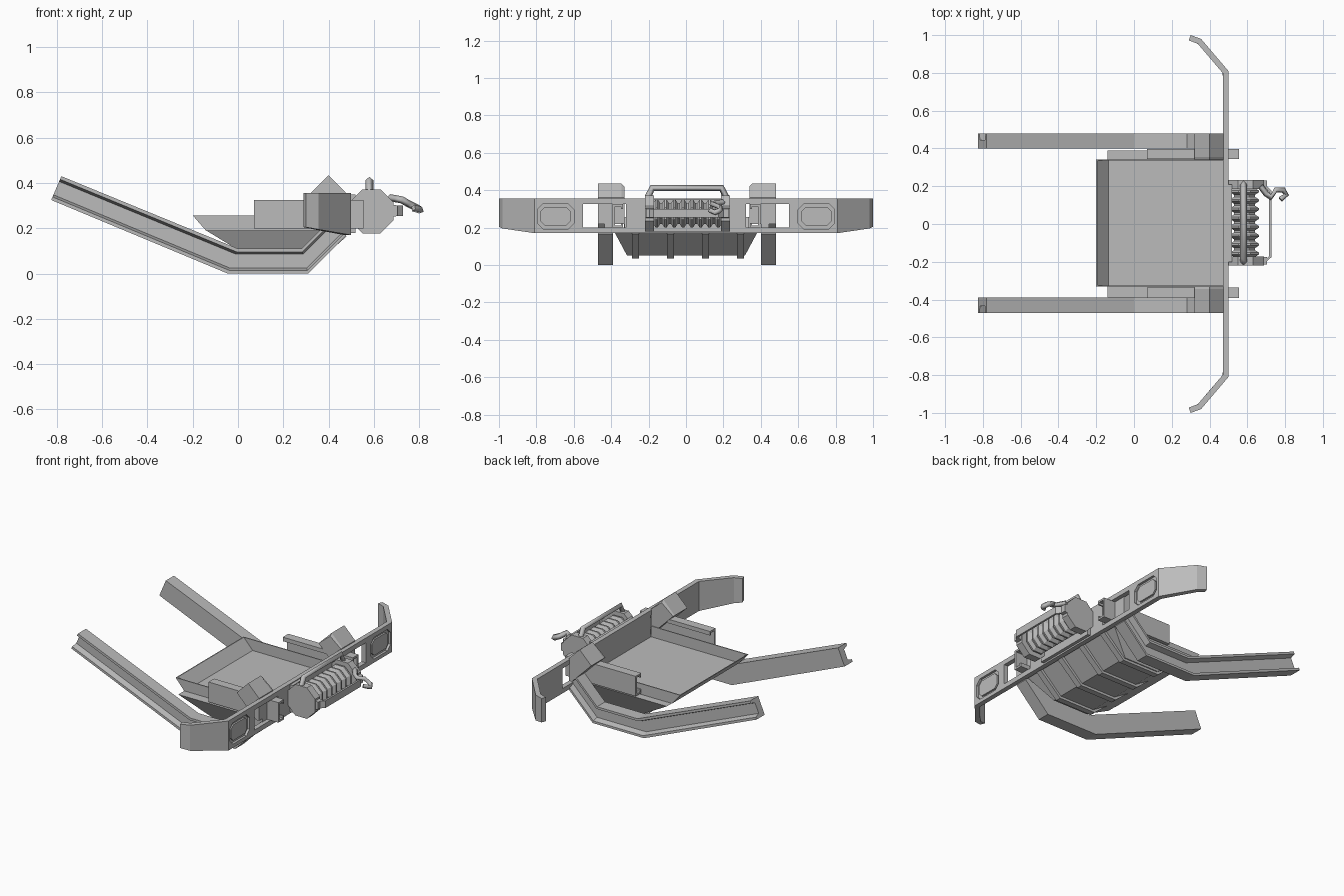
import bpy, bmesh, math

cube = bpy.data.objects.get("Cube")
if cube:
    bpy.data.objects.remove(cube)

# Single bare-metal colour
metal = bpy.data.materials.new("grey_metal")
metal.use_nodes = True
GREY = (0.5, 0.5, 0.5, 1)
metal.diffuse_color = GREY
metal.node_tree.nodes["Principled BSDF"].inputs["Base Color"].default_value = GREY


def add(name, bm, recalc=True):
    if recalc:
        bmesh.ops.recalc_face_normals(bm, faces=bm.faces)
    mesh = bpy.data.meshes.new(name)
    bm.to_mesh(mesh)
    bm.free()
    mesh.materials.append(metal)
    obj = bpy.data.objects.new(name, mesh)
    bpy.context.collection.objects.link(obj)
    return obj


def skin(name, rings):
    """Closed solid lofted through matching rings of points."""
    bm = bmesh.new()
    loops = [[bm.verts.new(p) for p in ring] for ring in rings]
    n = len(loops[0])
    for a, b in zip(loops, loops[1:]):
        for i in range(n):
            j = (i + 1) % n
            bm.faces.new((a[i], a[j], b[j], b[i]))
    bm.faces.new(loops[0])
    bm.faces.new(loops[-1])
    return add(name, bm)


def prism_y(name, xz, y0, y1):
    return skin(name, [[(x, y, z) for x, z in xz] for y in (y0, y1)])


def prism_x(name, yz, x0, x1):
    return skin(name, [[(x, y, z) for y, z in yz] for x in (x0, x1)])


def wall(name, columns, thickness, skip=lambda y, row: False):
    """Bent sheet: each column is (x, y, heights)."""
    bm = bmesh.new()
    cols = [[bm.verts.new((x, y, z)) for z in zs] for x, y, zs in columns]
    for a, b in zip(cols, cols[1:]):
        mid = (a[0].co.y + b[0].co.y) / 2
        for r in range(len(a) - 1):
            if not skip(mid, r):
                bm.faces.new((a[r], b[r], b[r + 1], a[r + 1]))
    obj = add(name, bm, recalc=False)
    mod = obj.modifiers.new("sheet", 'SOLIDIFY')
    mod.thickness = thickness
    mod.offset = -1
    mod.use_even_offset = True
    return obj


def rod(name, points, radius):
    curve = bpy.data.curves.new(name, 'CURVE')
    curve.dimensions = '3D'
    curve.bevel_depth = radius
    curve.bevel_resolution = 0
    curve.use_fill_caps = True
    spline = curve.splines.new('POLY')
    spline.points.add(len(points) - 1)
    for p, co in zip(spline.points, points):
        p.co = (*co, 1)
    curve.materials.append(metal)
    obj = bpy.data.objects.new(name, curve)
    bpy.context.collection.objects.link(obj)


def octagon(cx, cz, r):
    return [(cx + r * math.cos(math.radians(45 * k + 22.5)),
             cz + r * math.sin(math.radians(45 * k + 22.5))) for k in range(8)]


def chamfered(y0, y1, z0, z1, c):
    return [(y0 + c, z0), (y1 - c, z0), (y1, z0 + c), (y1, z1 - c),
            (y1 - c, z1), (y0 + c, z1), (y0, z1 - c), (y0, z0 + c)]


# Bumper: bent sheet with mount openings and swept-back ends
half = [(0.5, 0.32, 0.17), (0.5, 0.55, 0.17), (0.5, 0.81, 0.17),
        (0.355, 0.98, 0.195), (0.3, 1.0, 0.205)]
outline = [(x, -y, z) for x, y, z in reversed(half)] + half
bumper = wall("bumper",
              [(x, y, [z, max(0.2, z + 0.01), 0.325, 0.355]) for x, y, z in outline],
              0.03, lambda y, row: row == 1 and 0.32 < abs(y) < 0.55)

# Lamp recesses with raised inner panels
for s, side in ((1, "left"), (-1, "right")):
    y0, y1 = sorted((s * 0.6, s * 0.795))
    cutter = prism_x("lamp_cutter_" + side, chamfered(y0, y1, 0.193, 0.327, 0.03), 0.485, 0.53)
    cutter.hide_render = True
    cutter.hide_viewport = True
    cut = bumper.modifiers.new("lamp_" + side, 'BOOLEAN')
    cut.operation = 'DIFFERENCE'
    cut.solver = 'EXACT'
    cut.object = cutter
    prism_x("lamp_panel_" + side,
            chamfered(y0 + 0.018, y1 - 0.018, 0.211, 0.309, 0.022), 0.48, 0.496)

# Side parts: chassis rails, channels, horn blocks
low = [(-0.825, 0.325), (-0.045, 0.0), (0.31, 0.0), (0.475, 0.165)]
high = [(-0.78, 0.43), (0.0, 0.11), (0.28, 0.11), (0.475, 0.305)]
section = [(0.395, 0), (0.475, 0), (0.475, 0.13), (0.44, 0.22),
           (0.44, 0.78), (0.475, 0.87), (0.475, 1), (0.395, 1)]
lipped = [(0.395, 0.2), (0.395, 0.325), (0.34, 0.325), (0.34, 0.3), (0.35, 0.3),
          (0.35, 0.313), (0.383, 0.313), (0.383, 0.212), (0.35, 0.212),
          (0.35, 0.225), (0.34, 0.225), (0.34, 0.2)]
horn = [(0.32, 0.355), (0.4, 0.435), (0.475, 0.36), (0.475, 0.22), (0.455, 0.22)]
for s, side in ((1, "left"), (-1, "right")):
    skin("chassis_rail_" + side,
         [[(a[0] + (b[0] - a[0]) * t, s * y + 0.005, a[1] + (b[1] - a[1]) * t)
           for y, t in section] for a, b in zip(low, high)])
    prism_x("mount_channel_" + side, [(s * y + 0.003, z) for y, z in lipped], 0.07, 0.555)
    skin("horn_block_" + side,
         [[(x, s * y + 0.005, z - drop * (z > 0.4)) for x, z in horn]
          for y, drop in ((0.335, 0.015), (0.35, 0), (0.475, 0))])
    # Tray side wall
    prism_y("tray_side_" + side,
            [(-0.2, 0.257), (-0.14, 0.188), (0.47, 0.188), (0.47, 0.257)],
            s * 0.33 + 0.005, s * 0.336 + 0.005)

# Tray: tapered belly, rear lip, under-ribs
def rect(x0, x1, y, z):
    return [(x0, -y, z), (x1, -y, z), (x1, y, z), (x0, y, z)]

skin("tray_belly", [rect(0.09, 0.33, 0.315, 0.05), rect(-0.14, 0.48, 0.39, 0.19)])
prism_y("tray_rear_lip", [(-0.2, 0.257), (-0.194, 0.257), (-0.132, 0.188), (-0.14, 0.188)],
        -0.325, 0.335)
rib = [(-0.02, 0.12), (0.08, 0.035), (0.335, 0.035), (0.48, 0.165), (0.46, 0.18), (0.0, 0.14)]
for k in range(4):
    y = -0.27 + k * 0.187
    prism_y(f"belly_rib_{k + 1}", rib, y - 0.018, y + 0.018)

# Winch: end plates, ribbed drum, top hoop
WX, WZ = 0.59, 0.275
for y, side in ((0.21, "left"), (-0.195, "right")):
    prism_y("winch_end_" + side, octagon(WX, WZ, 0.105), y - 0.024, y + 0.024)
    prism_y("winch_bracket_" + side,
            [(0.66, 0.245), (0.705, 0.255), (0.705, 0.3), (0.66, 0.31)], y - 0.02, y + 0.02)
rings = []
for k in range(17):
    y = -0.18 + k * 0.0235
    radius = 0.06 if k % 2 == 0 else 0.082
    rings += [[(x, yy, z) for x, z in octagon(0.585, WZ, radius)]
              for yy in (y - 0.005, y + 0.005)]
skin("winch_drum", rings)
prism_y("winch_back_plate", [(0.495, 0.18), (0.52, 0.18), (0.52, 0.35), (0.495, 0.35)], -0.2, 0.21)
rod("winch_hoop", [(0.58, -0.205, 0.36), (0.58, -0.18, 0.412),
                   (0.58, 0.19, 0.412), (0.58, 0.215, 0.36)], 0.018)

# Fairlead strap and tow hook
wall("fairlead_strap",
     [(x, y, [0.255, 0.3]) for x, y in
      ((0.69, -0.21), (0.728, -0.175), (0.728, 0.175), (0.69, 0.215))], 0.012)
rod("tow_hook", [(0.67, 0.2, 0.335), (0.7, 0.16, 0.33), (0.725, 0.14, 0.325),
                 (0.75, 0.18, 0.31), (0.79, 0.18, 0.29), (0.806, 0.155, 0.28),
                 (0.775, 0.13, 0.29)], 0.016)
